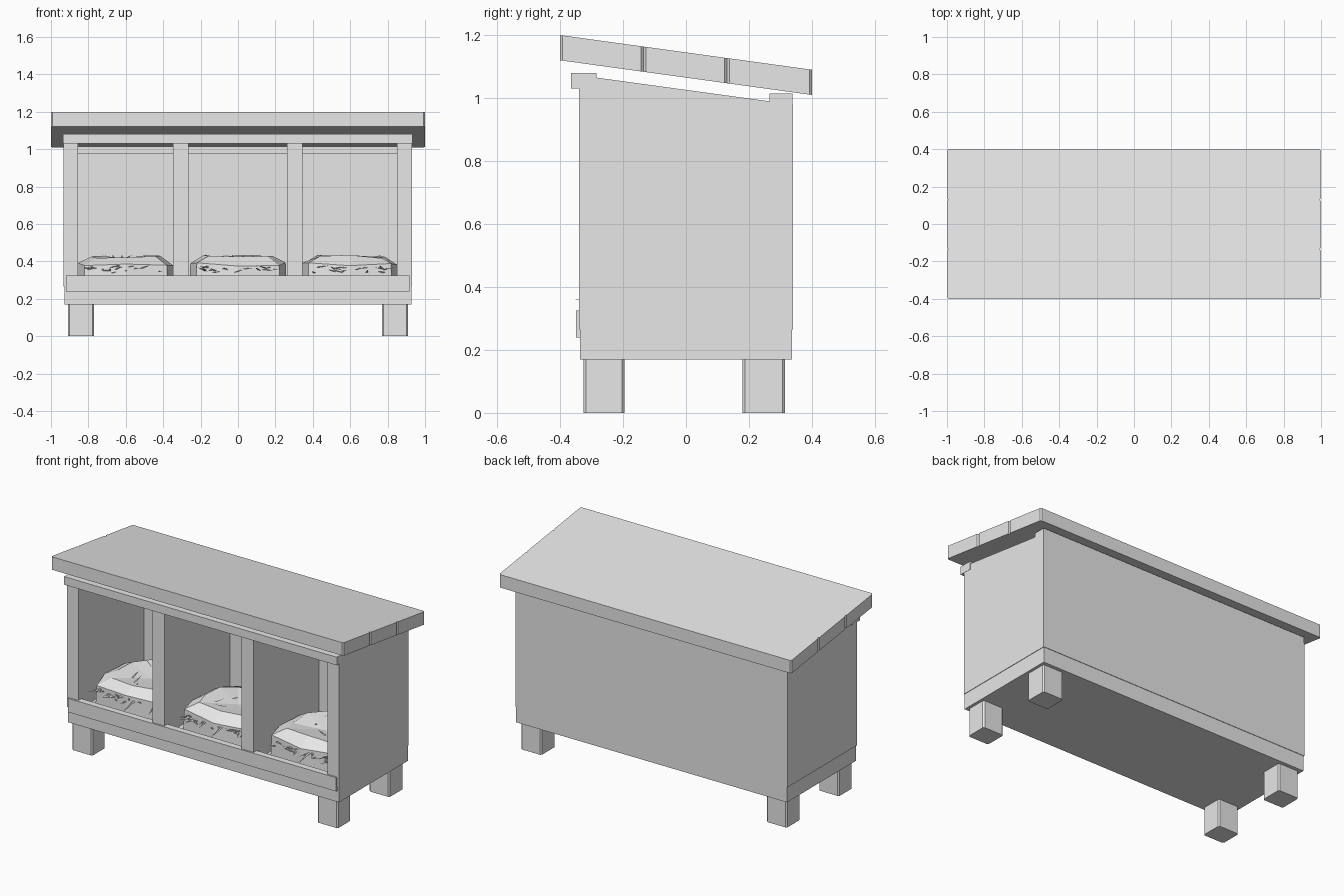
import bpy, bmesh, math, random
from mathutils import Vector

random.seed(4)
if "Cube" in bpy.data.objects:
    bpy.data.objects.remove(bpy.data.objects["Cube"])

GREY = (0.8, 0.8, 0.8, 1)
mat = bpy.data.materials.new("plain_grey")
mat.use_nodes = True
mat.diffuse_color = GREY
mat.node_tree.nodes["Principled BSDF"].inputs["Base Color"].default_value = GREY


def finish(name, bm):
    bmesh.ops.recalc_face_normals(bm, faces=bm.faces)
    mesh = bpy.data.meshes.new(name)
    bm.to_mesh(mesh)
    bm.free()
    mesh.materials.append(mat)
    obj = bpy.data.objects.new(name, mesh)
    bpy.context.collection.objects.link(obj)
    return obj


def box(name, x, y, z, chamfer=0, shear=0):
    """Box from ranges; optional chamfered upright edges and z shear along y."""
    bm = bmesh.new()
    bmesh.ops.create_cube(bm, size=1)
    for v in bm.verts:
        v.co = [r[0] + (c + 0.5) * (r[1] - r[0]) for r, c in zip((x, y, z), v.co)]
    if chamfer:
        upright = [e for e in bm.edges
                   if abs(e.verts[0].co.z - e.verts[1].co.z) > 0.01]
        bmesh.ops.bevel(bm, geom=upright, offset=chamfer, segments=1, affect='EDGES')
    for v in bm.verts:
        v.co.z += shear * v.co.y
    return finish(name, bm)


def wall(name, x0, x1, y0, y1):
    """Upright panel with a sloping top, set along the depth of the box."""
    bm = bmesh.new()
    top = lambda y: 1.026 - 0.137 * y
    side = [(y0, 0.265), (y1, 0.265), (y1, top(y1)), (-0.285, top(-0.285)),
            (-0.285, 1.04), (y0, 1.04)]
    face = bm.faces.new([bm.verts.new((x0, y, z)) for y, z in side])
    ext = bmesh.ops.extrude_face_region(bm, geom=[face])
    bmesh.ops.translate(bm, vec=(x1 - x0, 0, 0),
                        verts=[g for g in ext["geom"] if isinstance(g, bmesh.types.BMVert)])
    return finish(name, bm)


# Stubby legs and floor base
for sx, side in ((1, "left"), (-1, "right")):
    x = sorted((sx * 0.77, sx * 0.91))
    box(f"front_leg_{side}", x, (-0.325, -0.195), (0, 0.17), 0.008)
    box(f"back_leg_{side}", x, (0.18, 0.315), (0, 0.17), 0.008)
box("base", (-0.927, 0.927), (-0.337, 0.337), (0.17, 0.268))

# Side walls, dividers and back
for name, x0, x1 in (("side_wall_right", -0.932, -0.855), ("divider_right", -0.348, -0.265),
                     ("divider_left", 0.262, 0.345), ("side_wall_left", 0.85, 0.93)):
    wall(name, x0, x1, -0.34, 0.34 if "side" in name else 0.31)
box("back_wall", (-0.86, 0.86), (0.3, 0.34), (0.265, 0.98))

# Rails
box("front_top_rail", (-0.935, 0.932), (-0.365, -0.285), (1.03, 1.08))
box("back_top_rail", (-0.93, 0.93), (0.265, 0.339), (0.975, 1.014))
box("front_lip", (-0.92, 0.917), (-0.35, -0.31), (0.24, 0.325))

# Sloping roof planks
edges = (-0.4, -0.135, 0.13, 0.4)
for i in range(3):
    box(f"roof_plank_{i + 1}", (-1, 1), edges[i:i + 2], (1.065, 1.145), 0.008, -0.1375)


def nest(name, cx):
    """Faceted cushion with a shallow hollow in the top."""
    half = [(0, -0.24), (0.22, -0.21), (0.255, -0.08), (0.24, 0.1), (0.15, 0.22), (0, 0.25)]
    plan = half + [(-x, y) for x, y in half[-2:0:-1]]
    bm = bmesh.new()
    rings = []
    for scale, z, jitter in ((1.02, 0.266, 0), (1, 0.385, 0.012), (0.72, 0.425, 0.01)):
        rings.append([bm.verts.new((cx + x * scale, y * scale,
                                    z + random.uniform(-jitter, jitter))) for x, y in plan])
    n = len(plan)
    for low, high in zip(rings, rings[1:]):
        for i in range(n):
            j = (i + 1) % n
            bm.faces.new((low[i], low[j], high[j], high[i]))
    hollow = bm.verts.new((cx, 0, 0.4))
    for i in range(n):
        bm.faces.new((rings[-1][i], rings[-1][(i + 1) % n], hollow))
    bm.faces.new(rings[0][::-1])
    return finish(name, bm)


def straw(name, cx):
    """Thin pointed slivers poking out of the cushion."""
    bm = bmesh.new()

    def sliver(root, along, width):
        side = along.cross(Vector((0, 0, 1))).normalized() * width
        lift = Vector((0, 0, width * 0.5))
        a, b, c = (bm.verts.new(root + o) for o in (side, -side, lift))
        tip = bm.verts.new(root + along)
        for f in ((a, b, tip), (b, c, tip), (c, a, tip), (a, c, b)):
            bm.faces.new(f)

    for i in range(18):
        x = random.uniform(-0.2, 0.2)
        turn = random.uniform(-1.1, 1.1)
        length = random.uniform(0.04, 0.085)
        sliver(Vector((cx + x, -0.225, random.uniform(0.335, 0.37))),
               Vector((math.sin(turn), -math.cos(turn), random.uniform(-0.1, 0.3))) * length,
               0.008)
    for i in range(5):
        turn = random.uniform(0, math.tau)
        sliver(Vector((cx + random.uniform(-0.13, 0.13), random.uniform(-0.13, 0.13), 0.415)),
               Vector((math.cos(turn), math.sin(turn), 0.3)) * 0.07, 0.007)
    # One long sliver reaching over the lip
    sliver(Vector((cx + 0.05, -0.23, 0.36)), Vector((0.03, -0.155, 0)), 0.009)
    return finish(name, bm)


for side, cx in (("right", -0.6), ("middle", 0), ("left", 0.598)):
    nest(f"nest_{side}", cx)
    straw(f"straw_{side}", cx)
